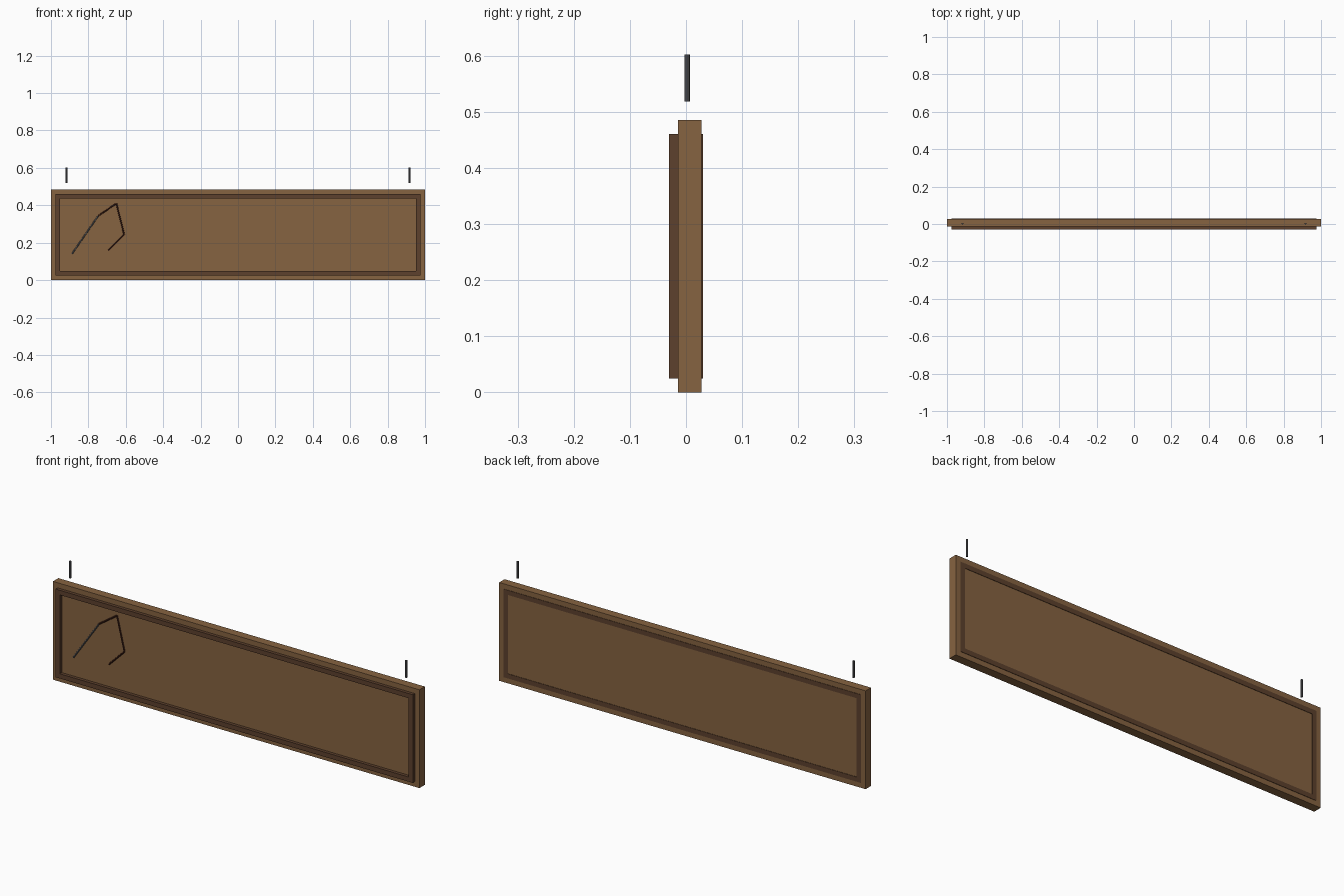
import bpy, bmesh
from mathutils import Vector

if "Cube" in bpy.data.objects:
    bpy.data.objects.remove(bpy.data.objects["Cube"])

def material(name, rgb):
    m = bpy.data.materials.new(name)
    m.diffuse_color = (*rgb, 1)
    m.use_nodes = True
    m.node_tree.nodes["Principled BSDF"].inputs["Base Color"].default_value = m.diffuse_color
    return m

WOOD = material("wood", (0.24, 0.125, 0.052))
TRIM = material("dark_wood", (0.11, 0.052, 0.026))
CORD = material("dark_red_brown", (0.05, 0.014, 0.008))
STEEL = material("steel", (0.1, 0.1, 0.105))

def add_object(name, bm, mat):
    bmesh.ops.recalc_face_normals(bm, faces=bm.faces)
    me = bpy.data.meshes.new(name)
    bm.to_mesh(me)
    bm.free()
    me.materials.append(mat)
    ob = bpy.data.objects.new(name, me)
    bpy.context.collection.objects.link(ob)
    return ob

def box(name, lo, hi, mat):
    bm = bmesh.new()
    bmesh.ops.create_cube(bm, size=1)
    for v in bm.verts:
        v.co = [(a + b) / 2 + c * (b - a) for a, b, c in zip(lo, hi, v.co)]
    return add_object(name, bm, mat)

def rods(name, points, radius, mat, sides=8):
    # straight cylinders along a polyline
    bm = bmesh.new()
    for a, b in zip(points, points[1:]):
        a, b = Vector(a), Vector(b)
        r = bmesh.ops.create_cone(bm, cap_ends=True, segments=sides, radius1=radius,
                                  radius2=radius, depth=(b - a).length)
        rot = (b - a).to_track_quat('Z', 'Y')
        for v in r['verts']:
            v.co = rot @ v.co + (a + b) / 2
    return add_object(name, bm, mat)

# main plank
box("sign_board", (-1, -0.014, 0), (1, 0.028, 0.485), WOOD)

# raised rectangular trim, showing on front and back
bm = bmesh.new()
rings = []
for y in (-0.03, 0.03):
    for x, z0, z1 in ((0.975, 0.025, 0.46), (0.952, 0.048, 0.437)):
        rings.append([bm.verts.new(p) for p in
                      ((-x, y, z0), (x, y, z0), (x, y, z1), (-x, y, z1))])
for a, b in ((0, 1), (1, 3), (3, 2), (2, 0)):
    for i in range(4):
        j = (i + 1) % 4
        bm.faces.new((rings[a][i], rings[a][j], rings[b][j], rings[b][i]))
add_object("trim_frame", bm, TRIM)

# hanging rods above both ends
for side, x in (("left", -0.917), ("right", 0.917)):
    rods("hanger_" + side, [(x, 0.002, 0.518), (x, 0.002, 0.602)], 0.005, STEEL)

# angular line decoration on the front face
y = -0.015
rods("emblem_shaft", [(-0.888, y, 0.14), (-0.748, y, 0.343)], 0.004, STEEL)
rods("emblem_line", [(-0.748, y, 0.343), (-0.65, y, 0.41), (-0.609, y, 0.243),
                     (-0.694, y, 0.158)], 0.004, CORD)
